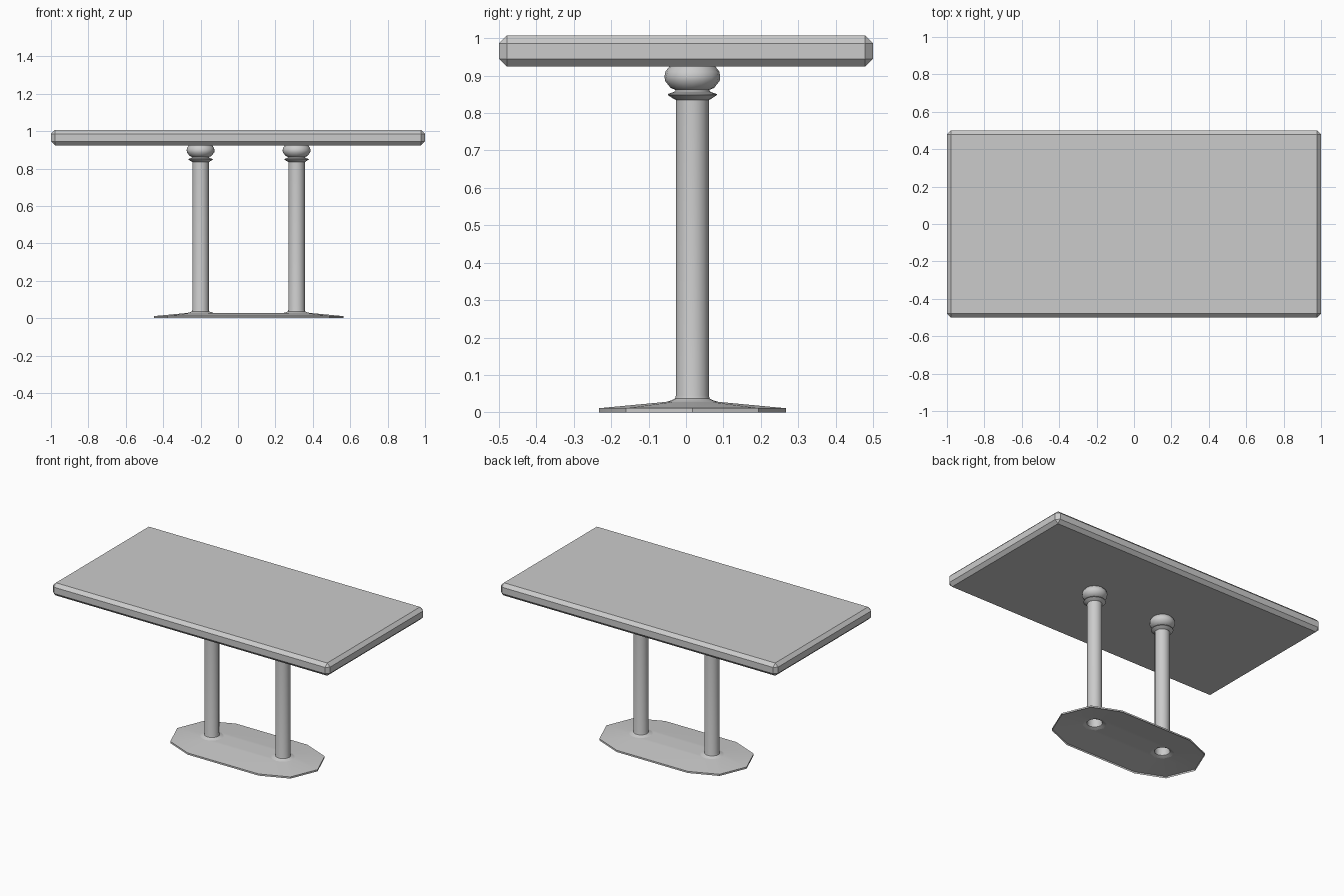
import bpy, bmesh
from math import cos, sin, radians, pi

if "Cube" in bpy.data.objects:
    bpy.data.objects.remove(bpy.data.objects["Cube"])

COLS = (-0.2, 0.313)   # column x positions
CY = 0.017             # shared y centre of columns and base


def finish(name, bm, smooth=None):
    bmesh.ops.recalc_face_normals(bm, faces=bm.faces)
    me = bpy.data.meshes.new(name)
    bm.to_mesh(me)
    bm.free()
    ob = bpy.data.objects.new(name, me)
    bpy.context.collection.objects.link(ob)
    if smooth:
        bpy.ops.object.select_all(action='DESELECT')
        ob.select_set(True)
        bpy.context.view_layer.objects.active = ob
        bpy.ops.object.shade_smooth_by_angle(angle=radians(smooth))
    return ob


def bridge(bm, a, b):
    n = len(a)
    for i in range(n):
        j = (i + 1) % n
        bm.faces.new((a[i], a[j], b[j], b[i]))


# Table top: slab with chamfered edges
bm = bmesh.new()
bmesh.ops.create_cube(bm, size=1)
bmesh.ops.scale(bm, vec=(2, 1, 0.083), verts=bm.verts)
bmesh.ops.translate(bm, vec=(0, 0, 0.9655), verts=bm.verts)
bmesh.ops.bevel(bm, geom=bm.edges[:], offset=0.021, segments=1, affect='EDGES')
finish("table_top", bm)

# Columns: hollow turned profile with flared foot, collar and bulb
PROFILE = [(0.070, 0.028), (0.056, 0.032), (0.046, 0.037), (0.044, 0.045),
           (0.044, 0.835), (0.050, 0.838), (0.0655, 0.848), (0.0655, 0.851),
           (0.048, 0.857), (0.045, 0.862), (0.058, 0.867), (0.073, 0.886),
           (0.0745, 0.898), (0.072, 0.911), (0.061, 0.925)]
SIDES = 16
for name, cx in zip(("left_column", "right_column"), COLS):
    bm = bmesh.new()
    rings = [[bm.verts.new((cx + r * cos(2 * pi * k / SIDES),
                            CY + r * sin(2 * pi * k / SIDES), z))
              for k in range(SIDES)] for r, z in PROFILE]
    for a, b in zip(rings, rings[1:]):
        bridge(bm, a, b)
    finish(name, bm, 40)

# Base: open shell with half-octagon ends, sloping up to a flat ridge
bm = bmesh.new()


def arc(cx, r, z, start, steps=5):
    return [bm.verts.new((cx + r * cos(radians(start + 45 * k)),
                          CY + r * sin(radians(start + 45 * k)), z))
            for k in range(steps)]


loops = [arc(COLS[0], r, z, 90) + arc(COLS[1], r, z, -90)
         for r, z in ((0.25, 0), (0.25, 0.011), (0.07, 0.028))]
for a, b in zip(loops, loops[1:]):
    bridge(bm, a, b)
# ridge between the column openings
inner = loops[-1]
left = arc(COLS[0], 0.07, 0.028, -45, 3)
right = arc(COLS[1], 0.07, 0.028, 135, 3)
left = [inner[4]] + left + [inner[0]]
right = [inner[9]] + right + [inner[5]]
bridge_pairs = zip(left, left[1:], right[::-1], right[::-1][1:])
for a, b, c, d in bridge_pairs:
    bm.faces.new((a, c, d, b))
finish("base", bm, 30)
